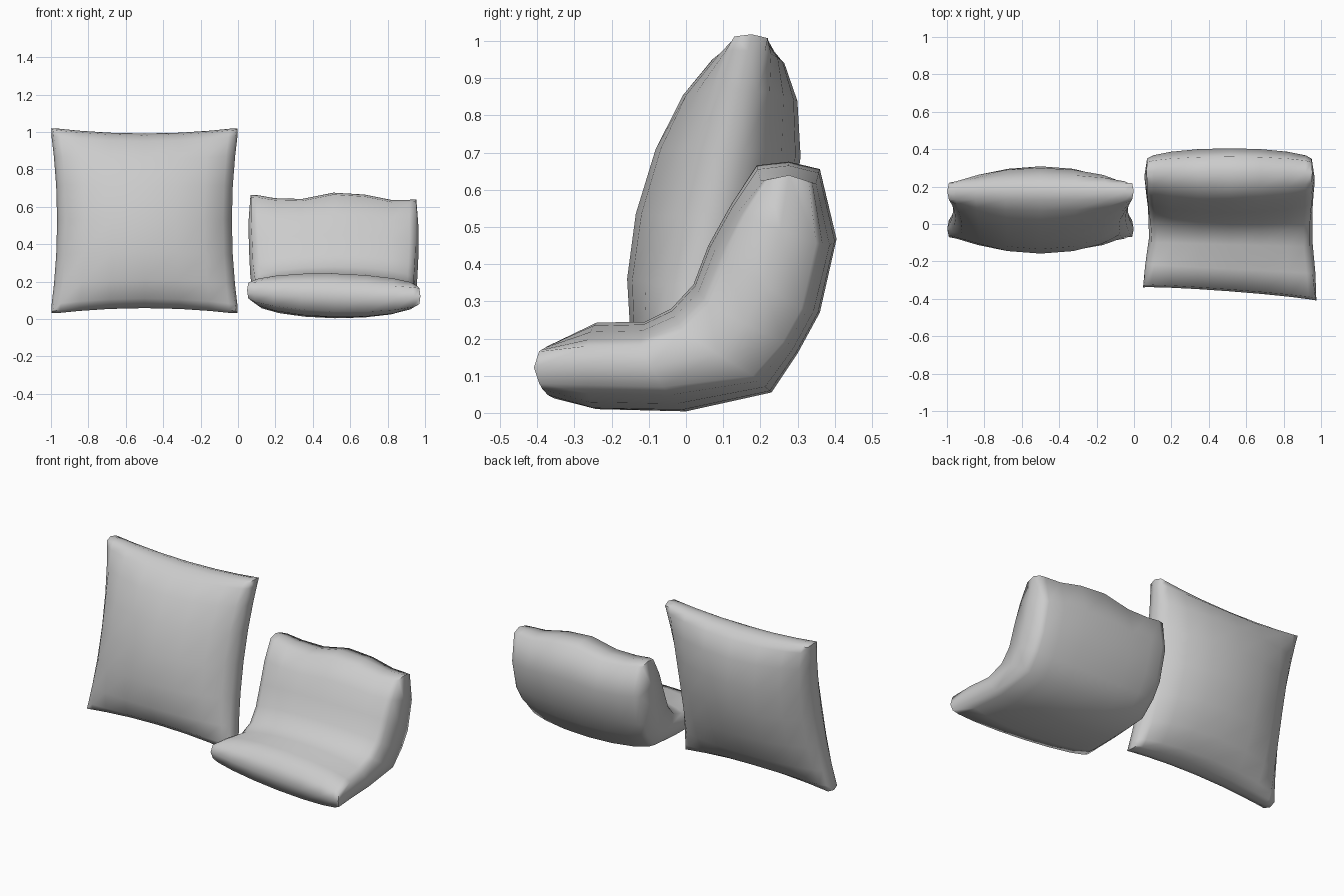
import bpy
import math
from mathutils import Vector

default_cube = bpy.data.objects.get("Cube")
if default_cube:
    bpy.data.objects.remove(default_cube, do_unlink=True)

# One fabric colour for both cushions
fabric = bpy.data.materials.new("light_grey_fabric")
fabric.use_nodes = True
grey = (0.6, 0.6, 0.6, 1)
fabric.diffuse_color = grey
fabric.node_tree.nodes["Principled BSDF"].inputs["Base Color"].default_value = grey


def spread(count):
    """Values from -1 to 1, closer together near the ends."""
    return [math.sin(math.pi * (i / (count - 1) - 0.5)) for i in range(count)]


def build_cushion(name, columns, rows, surface, push):
    """Two puffed sheets joined by a rounded rim; surface(u, row, front) gives a point."""
    us = spread(columns)
    sheets = [[[Vector(surface(u, r, front)) for u in us] for r in range(rows)]
              for front in (True, False)]
    verts = [p for sheet in sheets for row in sheet for p in row]
    size = columns * rows
    faces = []
    for r in range(rows - 1):
        for c in range(columns - 1):
            a = r * columns + c
            quad = (a, a + 1, a + columns + 1, a + columns)
            faces.append(quad)
            faces.append(tuple(size + i for i in reversed(quad)))

    # Border loop, counter-clockwise from the front
    loop = [(0, c) for c in range(columns - 1)]
    loop += [(r, columns - 1) for r in range(rows - 1)]
    loop += [(rows - 1, c) for c in range(columns - 1, 0, -1)]
    loop += [(r, 0) for r in range(rows - 1, 0, -1)]

    def middle(r, c):
        return (sheets[0][r][c] + sheets[1][r][c]) / 2

    # Rim ring pushed outwards between the sheets
    for r, c in loop:
        inner_r = min(max(r, 1), rows - 2)
        inner_c = min(max(c, 1), columns - 2)
        edge = middle(r, c)
        verts.append(edge + (edge - middle(inner_r, inner_c)).normalized() * push)
    n = len(loop)
    for i in range(n):
        j = (i + 1) % n
        a, b = (loop[k][0] * columns + loop[k][1] for k in (i, j))
        rim_a, rim_b = 2 * size + i, 2 * size + j
        faces.append((b, a, rim_a, rim_b))
        faces.append((rim_b, rim_a, size + a, size + b))

    mesh = bpy.data.meshes.new(name)
    mesh.from_pydata(verts, [], faces)
    mesh.materials.append(fabric)
    obj = bpy.data.objects.new(name, mesh)
    bpy.context.collection.objects.link(obj)
    bpy.ops.object.select_all(action="DESELECT")
    obj.select_set(True)
    bpy.context.view_layer.objects.active = obj
    bpy.ops.object.shade_smooth_by_angle(angle=math.radians(75))
    return obj


# Upright cushion, leaning back, with pinched sides and pointed corners
upright_rows = spread(9)


def upright_surface(u, row, front):
    v = upright_rows[row]
    x = -0.5 + u * (0.49 - 0.035 * (1 - v * v))
    z = 0.525 + v * (0.485 - 0.03 * (1 - u * u))
    puff = 0.045 + 0.165 * max(0, (1 - u * u) * (1 - v * v)) ** 0.6
    side = -1 if front else 1
    return x, 0.075 + 0.1 * v + side * puff, z - side * 0.05 * puff


build_cushion("upright_cushion", 9, 9, upright_surface, 0.012)

# Folded cushion: (y, z) profiles from the front lip to the top of the back
middle_front = [(-0.35, 0.19), (-0.24, 0.243), (-0.11, 0.245), (-0.04, 0.28),
                (0.02, 0.345), (0.06, 0.45), (0.12, 0.55), (0.19, 0.65)]
side_front = [(-0.36, 0.18), (-0.24, 0.19), (-0.11, 0.185), (-0.01, 0.22),
              (0.06, 0.29), (0.11, 0.41), (0.16, 0.53), (0.22, 0.635)]
middle_back = [(-0.34, 0.04), (-0.24, 0.01), (0, 0.004), (0.23, 0.055),
               (0.3, 0.16), (0.36, 0.27), (0.405, 0.46), (0.36, 0.64)]
side_back = [(-0.36, 0.095), (-0.24, 0.085), (-0.05, 0.075), (0.18, 0.1),
             (0.26, 0.19), (0.31, 0.28), (0.35, 0.46), (0.33, 0.63)]
left_x = [0.97, 0.955, 0.94, 0.94, 0.945, 0.95, 0.95, 0.95]
right_x = [0.055, 0.075, 0.095, 0.09, 0.08, 0.075, 0.07, 0.07]


def folded_surface(u, row, front):
    mid, side = (middle_front, side_front) if front else (middle_back, side_back)
    blend = max(0, 1 - u * u) ** 0.6
    y, z = Vector(side[row]).lerp(Vector(mid[row]), blend)
    t = (u + 1) / 2
    x = right_x[row] + t * (left_x[row] - right_x[row])
    lip = max(0, 1 - row / 3)
    top = max(0, row - 5) / 2
    y -= 0.035 * u * lip
    z += top * 0.02 * math.sin(5 * u + 0.9) - 0.015 * u * lip
    return x, y, z


build_cushion("folded_cushion", 9, 8, folded_surface, 0.015)
